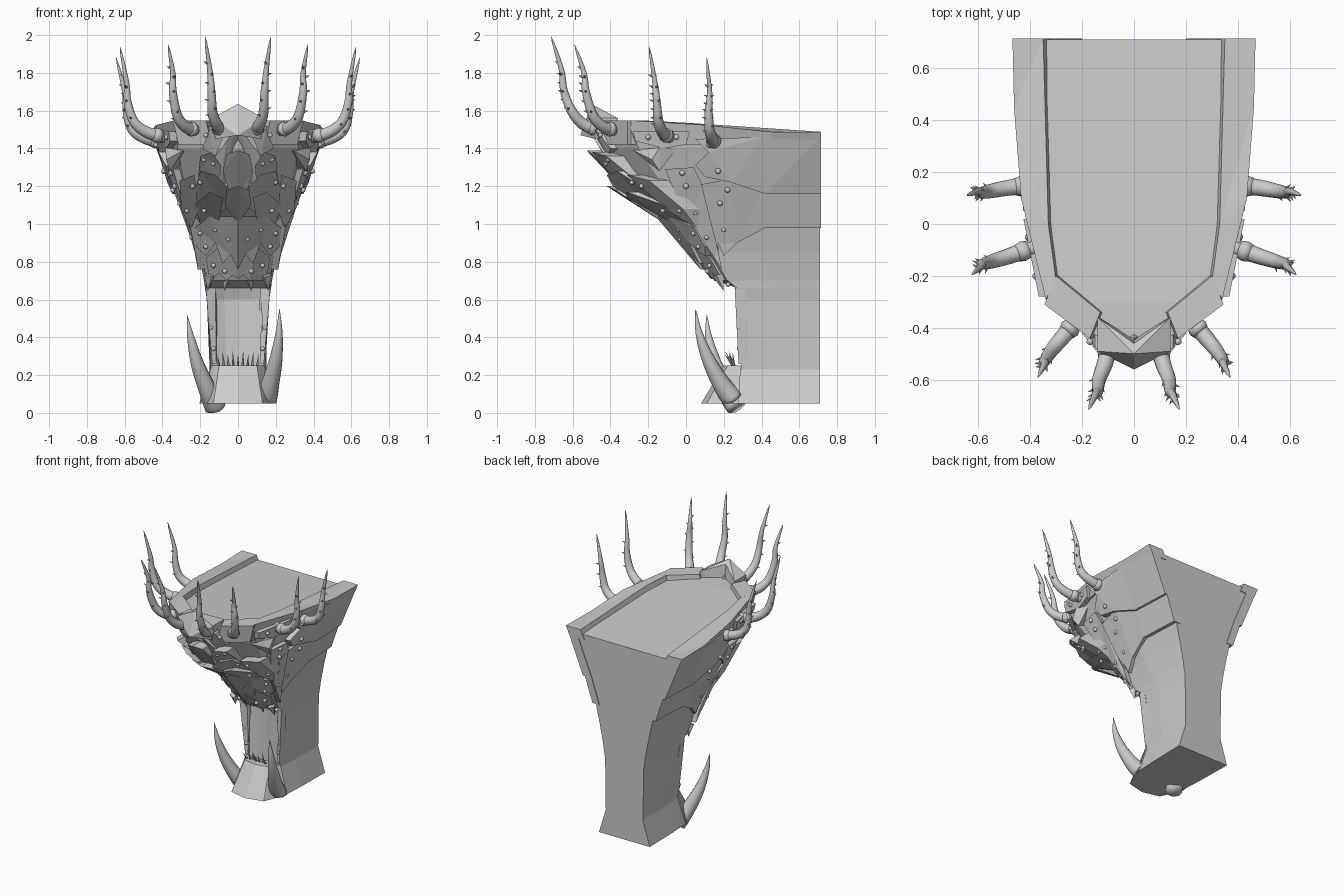
import bpy, bmesh, math
from mathutils import Vector

if "Cube" in bpy.data.objects:
    bpy.data.objects.remove(bpy.data.objects["Cube"])

stone = bpy.data.materials.new("grey_stone")
stone.diffuse_color = (0.6, 0.6, 0.6, 1)
stone.use_nodes = True
stone.node_tree.nodes["Principled BSDF"].inputs["Base Color"].default_value = stone.diffuse_color

def finish(name, bm, smooth=False):
    bmesh.ops.recalc_face_normals(bm, faces=bm.faces)
    me = bpy.data.meshes.new(name)
    bm.to_mesh(me)
    bm.free()
    me.materials.append(stone)
    for p in me.polygons:
        p.use_smooth = smooth
    ob = bpy.data.objects.new(name, me)
    bpy.context.collection.objects.link(ob)
    return ob

def lerp_table(xs, ys, x):
    for i in range(len(xs) - 1):
        if x <= xs[i + 1] or i == len(xs) - 2:
            return ys[i] + (ys[i + 1] - ys[i]) * (x - xs[i]) / (xs[i + 1] - xs[i])

# Body sections: z, back half width, mid half width, front half width, corner y, nose y
SEC = [(.05, .205, .20, .19, .26, .24), (.23, .15, .145, .135, .29, .32), (.6, .155, .165, .16, .29, .33),
       (.66, .165, .175, .17, .27, .31), (.70, .17, .18, .17, .22, .15), (.85, .20, .21, .19, .13, .04),
       (1.0, .235, .255, .22, .05, -.07), (1.1, .27, .295, .25, -.04, -.22), (1.2, .305, .33, .28, -.12, -.34),
       (1.4, .39, .39, .32, -.25, -.44), (1.5, .43, .41, .33, -.30, -.46)]
ZS = [s[0] for s in SEC]

def sec(z):
    return [lerp_table(ZS, [s[i] for s in SEC], z) for i in range(1, 6)]

def half_ring(z):
    wb, wm, wf, yc, yf = sec(z)
    return [(0, yf), (.45 * wf, yf + .2 * (yc - yf)), (wf, yc), (wm, yc + .4 * (.71 - yc)), (wb, .71)]

def side_x(y, z):
    r = half_ring(z)[2:]
    return lerp_table([p[1] for p in r], [p[0] for p in r], y)

def front_y(x, z):
    r = half_ring(z)[:3]
    return lerp_table([p[0] for p in r], [p[1] for p in r], abs(x))

def top_z(y):
    return 1.485 if y > .4 else 1.485 + .06 * min(1, (.4 - y) / .5)

def prism(name, pts, inner, outer):
    bm = bmesh.new()
    a = [bm.verts.new(inner(*p)) for p in pts]
    b = [bm.verts.new(outer(*p)) for p in pts]
    caps = [bm.faces.new(a), bm.faces.new(b)]
    for i in range(len(pts)):
        j = (i + 1) % len(pts)
        bm.faces.new((a[i], a[j], b[j], b[i]))
    bmesh.ops.triangulate(bm, faces=caps)
    return finish(name, bm)

def hull(name, pts):
    bm = bmesh.new()
    for p in pts:
        bm.verts.new(p)
    bmesh.ops.convex_hull(bm, input=bm.verts[:])
    return finish(name, bm)

def side_plate(name, pts, t):
    for s in (-1, 1):
        prism(name, pts, lambda y, z: (s * (side_x(y, z) - .03), y, z), lambda y, z: (s * (side_x(y, z) + t), y, z))

def front_plate(name, pts, t, tilt=0):
    zlo = min(p[1] for p in pts)
    for s in (-1, 1):
        prism(name, pts, lambda x, z: (s * x, front_y(x, z) + .04 - tilt * .4 * (z - zlo), z),
              lambda x, z: (s * x, front_y(x, z) - t - tilt * (z - zlo), z))

def smooth_path(pts, n=5):
    P = [Vector(p) for p in pts]
    P = [2 * P[0] - P[1]] + P + [2 * P[-1] - P[-2]]
    out = []
    for i in range(1, len(P) - 2):
        a, b, c, d = P[i - 1:i + 3]
        for k in range(n):
            t = k / n
            out.append(.5 * (2 * b + (c - a) * t + (2 * a - 5 * b + 4 * c - d) * t * t
                             + (3 * b - a - 3 * c + d) * t ** 3))
    return out + [P[-2]]

def tube(name, path, radius, zmin=0, sides=12):
    bm = bmesh.new()
    rings = []
    for i, p in enumerate(path):
        d = (path[min(i + 1, len(path) - 1)] - path[max(i - 1, 0)]).normalized()
        u = d.cross(Vector((.3, 1, .1))).normalized()
        v = d.cross(u)
        r = radius(i / (len(path) - 1))
        ring = []
        for k in range(sides):
            a = 2 * math.pi * k / sides
            q = p + u * r * math.cos(a) + v * r * math.sin(a)
            q.z = max(q.z, zmin)
            ring.append(bm.verts.new(q))
        rings.append(ring)
    for a, b in zip(rings, rings[1:]):
        for k in range(sides):
            j = (k + 1) % sides
            bm.faces.new((a[k], a[j], b[j], b[k]))
    bm.faces.new(rings[0])
    bm.faces.new(rings[-1])
    return finish(name, bm, True)

def spike(name, base, tip, r, sides=6):
    d = Vector(tip) - Vector(base)
    bm = bmesh.new()
    bmesh.ops.create_cone(bm, cap_ends=True, segments=sides, radius1=r, radius2=0, depth=d.length)
    bmesh.ops.transform(bm, matrix=d.to_track_quat('Z', 'Y').to_matrix().to_4x4(), verts=bm.verts)
    bmesh.ops.translate(bm, vec=(Vector(base) + Vector(tip)) / 2, verts=bm.verts)
    return finish(name, bm)

def rivet(p, r=.013):
    bm = bmesh.new()
    bmesh.ops.create_icosphere(bm, subdivisions=2, radius=r)
    bmesh.ops.translate(bm, vec=p, verts=bm.verts)
    finish("rivet", bm, True)

# Flared column with overhanging head
bm = bmesh.new()
rings = []
for s in SEC:
    h = half_ring(s[0])
    pts = h + [(-x, y) for x, y in h[:0:-1]]
    rings.append([bm.verts.new((x, y, s[0] if s[0] < 1.5 else top_z(y) - .028)) for x, y in pts])
for a, b in zip(rings, rings[1:]):
    for i in range(len(a)):
        j = (i + 1) % len(a)
        bm.faces.new((a[i], a[j], b[j], b[i]))
bm.faces.new(rings[0])
bmesh.ops.triangulate(bm, faces=[bm.faces.new(rings[-1])])
finish("column_body", bm)

# Layered side armour
side_plate("lower_side_armour", [(.715, .98), (.42, .98), (.27, .90), (.20, .83), (.17, .90), (.14, .85), (.06, 1.0),
                                 (.03, 1.2), (.24, 1.24), (.42, 1.2), (.715, 1.2)], .024)
side_plate("upper_side_armour", [(.715, 1.16), (.42, 1.16), (.24, 1.22), (.10, 1.25), (.05, 1.31), (.12, 1.38),
                                 (.05, 1.45), (.4, 1.46), (.715, 1.46)], .04)
side_plate("cheek_strap", [(-.11, 1.29), (.04, 1.30), (.08, 1.22), (.02, 1.15), (.10, 1.05), (.17, .86), (.19, .76),
                           (.15, .82), (.02, 1.02), (-.05, 1.14)], .035)
side_plate("brow_plate", [(-.27, 1.44), (-.12, 1.40), (.0, 1.42), (.02, 1.49), (-.28, 1.49)], .035)

# Top rim, corner plates and crest
for s in (-1, 1):
    for name, pts in (("top_rim", [(.35, .715), (.468, .715), (.462, .45), (.435, .1), (.34, -.29), (.30, -.22), (.33, 0)]),
                      ("corner_rim", [(.13, -.34), (.17, -.44), (.345, -.31), (.30, -.20)])):
        prism(name, pts, lambda x, y: (s * (x - .03), y, 1.42), lambda x, y: (s * x, y, top_z(y) + .003))
    hull("crest", [(0, -.5, 1.635), (0, -.46, 1.61), (0, -.56, 1.47), (0, -.44, 1.47)]
         + [(s * x, y, z) for x, y, z in ((.14, -.49, 1.56), (.14, -.36, 1.56), (.12, -.48, 1.45), (.13, -.36, 1.47))])

# Overlapping face scales, leaning out towards their upper ends
front_plate("upper_nose_scale", [(0, 1.39), (.06, 1.37), (.08, 1.28), (.05, 1.18), (.0, 1.15)], .02, .3)
front_plate("nose_ridge", [(0, 1.54), (.06, 1.44), (.12, 1.36), (.1, 1.2), (.0, 1.0)], .02, .06)
front_plate("lower_nose_scale", [(0, 1.2), (.06, 1.18), (.07, 1.1), (.0, 1.0)], .04, .2)
front_plate("forehead_scale", [(.06, 1.50), (.15, 1.50), (.19, 1.40), (.12, 1.36)], .03, .15)
front_plate("inner_cheek_scale", [(.09, 1.31), (.14, 1.38), (.20, 1.36), (.21, 1.25), (.10, 1.18)], .02, .42)
front_plate("mid_cheek_scale", [(.06, 1.2), (.12, 1.26), (.20, 1.28), (.24, 1.14), (.15, 1.03), (.06, 1.08)], .01, .34)
front_plate("lower_cheek_scale", [(.08, 1.14), (.15, 1.17), (.23, 1.1), (.2, 1.0), (.1, 1.0)], .02, .38)
front_plate("outer_cheek_scale", [(.23, 1.26), (.31, 1.23), (.30, 1.08), (.25, .97), (.21, 1.07)], .03, .2)
front_plate("jaw_scale", [(0, 1.04), (.15, 1.04), (.23, .98), (.22, .88), (.17, .83), (.12, .90), (.08, .79),
                          (.04, .84), (0, .76)], .03)
front_plate("chin_fringe", [(0, .85), (.1, .88), (.17, .82), (.15, .70), (.10, .74), (.06, .70), (.03, .73), (0, .71)], .012)
front_plate("throat_strip", [(.12, .66), (.17, .66), (.16, .5), (.137, .26), (.115, .26), (.12, .42), (.135, .53),
                             (.11, .55)], .012)
for s in (-1, 1):
    for x in (.06, .15):
        spike("chin_tooth", (s * x, .17, .73), (s * (x + .01), .2, .645), .03, 4)

# Eyes under slanted brows
for s in (-1, 1):
    hull("eye", [(s * x, y, z) for x, y, z in ((.35, -.05, 1.40), (.29, -.28, 1.39), (.385, -.14, 1.405), (.38, -.18, 1.34),
                                                (.36, -.14, 1.28), (.25, -.15, 1.33))])

# Rivets
for x, z, t in ((.18, 1.34, .08), (.13, 1.32, .06), (.17, 1.47, .05), (.1, 1.47, .05), (.2, 1.22, .06), (.18, 1.07, .05),
                (.24, 1.2, .07), (.27, 1.07, .05), (.2, .95, .03), (.12, .97, .03), (.05, .92, .03), (.17, .88, .03),
                (.13, .78, .015), (.07, .75, .015), (.155, .68, .02), (.15, .58, .012), (.145, .45, .012), (.13, .34, .012)):
    for s in (-1, 1):
        rivet((s * x, front_y(x, z) - t, z))
for y, z, t in ((.0, 1.2, .035), (-.02, 1.27, .035), (.05, 1.06, .035), (.11, .93, .035), (.18, 1.11, .02), (.17, 1.28, .04),
                (.12, 1.42, .04), (.2, .97, .02), (-.2, 1.46, .035), (-.05, 1.46, .035), (.22, 1.18, .02)):
    for s in (-1, 1):
        rivet((s * (side_x(y, z) + t), y, z), .015)

# Four pairs of thorny horns
HORNS = [[(.09, -.43, 1.50), (.11, -.53, 1.52), (.135, -.60, 1.59), (.14, -.645, 1.7), (.15, -.66, 1.82), (.175, -.715, 1.995)],
         [(.21, -.36, 1.50), (.27, -.43, 1.51), (.32, -.49, 1.57), (.345, -.53, 1.7), (.345, -.54, 1.8), (.37, -.59, 1.95)],
         [(.36, -.08, 1.46), (.47, -.12, 1.48), (.55, -.145, 1.54), (.585, -.155, 1.65), (.59, -.165, 1.75), (.625, -.195, 1.94)],
         [(.36, .155, 1.43), (.48, .14, 1.45), (.56, .125, 1.5), (.59, .12, 1.6), (.6, .125, 1.7), (.645, .11, 1.88)]]
for h in HORNS:
    for s in (-1, 1):
        path = smooth_path([(s * x, y, z) for x, y, z in h])
        rad = lambda t: .035 * (1 - t) ** .6 + .001
        tube("horn", path, rad)
        tube("horn_collar", path[2:5], lambda t: .034 + .006 * math.sin(math.pi * t))
        out = Vector((path[-1].x - path[0].x, path[-1].y - path[0].y, 0)).normalized()
        lat = Vector((-out.y, out.x, 0))
        for k, i in enumerate(range(9, 23, 2)):
            d = (out + lat * (1.2 if k % 2 else -1.2)).normalized()
            r = rad(i / (len(path) - 1))
            spike("horn_thorn", path[i] + d * r * .6, path[i] + d * (r + .02) + Vector((0, 0, .008)), .009)

# Lower lip with small teeth and two tusks
hull("lower_lip", [(0, .2, .25), (0, .08, .05)] + [(s * x, y, z) for s in (-1, 1) for x, y, z in
     ((.14, .29, .25), (.10, .22, .25), (.2, .28, .05), (.13, .11, .05))])
for i in range(9):
    x = -.1 + .025 * i
    spike("lip_tooth", (x, .255, .24), (x * 1.1, .205 + .02 * (i % 3), .31 + .02 * (i % 2)), .009)
tusk_r = lambda t: .056 * (1 - t ** 1.4) + .001
tube("right_tusk", smooth_path([(.15, .25, .07), (.17, .19, .15), (.20, .12, .28), (.217, .07, .42), (.22, .05, .55)]), tusk_r, .05)
tube("left_tusk", smooth_path([(-.12, .27, .03), (-.16, .21, .12), (-.215, .155, .26), (-.25, .12, .4), (-.27, .11, .52)]), tusk_r, 0)
